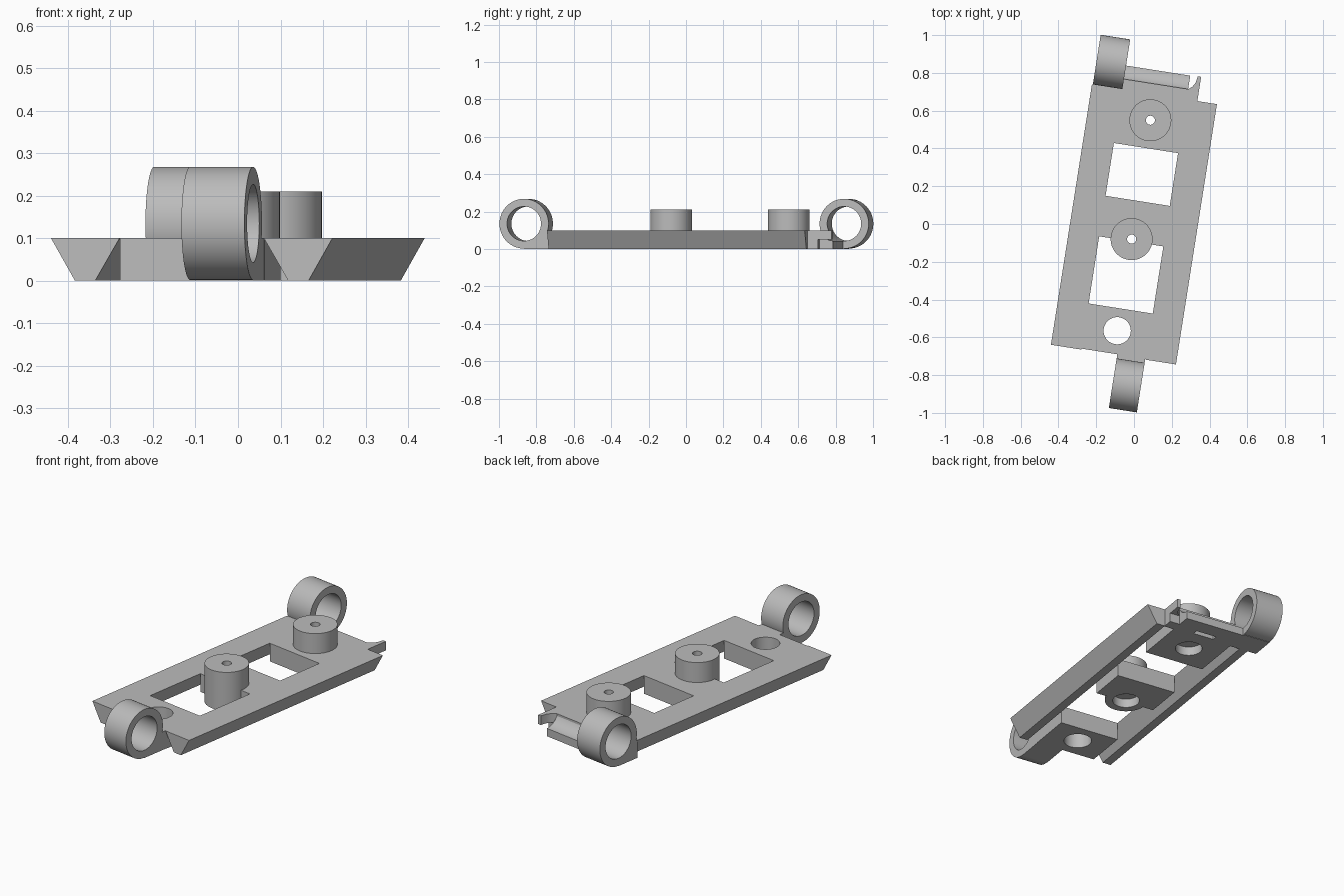
import bpy, bmesh, math
from mathutils import Matrix

if "Cube" in bpy.data.objects:
    bpy.data.objects.remove(bpy.data.objects["Cube"])

TILT = Matrix.Rotation(math.radians(-8.95), 4, 'Z')   # whole part is turned on the ground
H = 0.10                                              # plate thickness
gray = bpy.data.materials.new("gray")
gray.diffuse_color = (0.5, 0.5, 0.5, 1)
gray.use_nodes = True
gray.node_tree.nodes["Principled BSDF"].inputs["Base Color"].default_value = gray.diffuse_color


def add(name, bm):
    bmesh.ops.recalc_face_normals(bm, faces=bm.faces)
    me = bpy.data.meshes.new(name)
    bm.to_mesh(me)
    bm.free()
    me.materials.append(gray)
    ob = bpy.data.objects.new(name, me)
    bpy.context.collection.objects.link(ob)
    return ob


def prism(name, pts, vec):
    """Extrude a closed outline along a vector."""
    bm = bmesh.new()
    face = bm.faces.new([bm.verts.new(p) for p in pts])
    new = bmesh.ops.extrude_face_region(bm, geom=[face])["geom"]
    bmesh.ops.translate(bm, vec=vec, verts=[g for g in new if isinstance(g, bmesh.types.BMVert)])
    return add(name, bm)


def box(name, u0, u1, v0, v1, z0=0.0, z1=H):
    return prism(name, [(u0, v0, z0), (u1, v0, z0), (u1, v1, z0), (u0, v1, z0)], (0, 0, z1 - z0))


def post(name, u, v, r, z0, z1):
    pts = [(u + r * math.cos(a), v + r * math.sin(a), z0)
           for a in (i * math.tau / 64 for i in range(64))]
    return prism(name, pts, (0, 0, z1 - z0))


def barrel(name, u0, u1, v, z, r):
    pts = [(u0, v + r * math.cos(a), z + r * math.sin(a))
           for a in (i * math.tau / 64 for i in range(64))]
    return prism(name, pts, (u1 - u0, 0, 0))


def cut(ob, *cutters):
    for c in cutters:
        mod = ob.modifiers.new("cut", 'BOOLEAN')
        mod.operation, mod.solver, mod.object = 'DIFFERENCE', 'EXACT', c
        bpy.context.view_layer.objects.active = ob
        bpy.ops.object.modifier_apply(modifier=mod.name)
        bpy.data.objects.remove(c)


parts = []

# Side rails with a tapered section
for s, name in ((-1, "left_rail"), (1, "right_rail")):
    section = [(0.335, H), (0.278, 0), (0.23, 0), (0.172, H)]
    parts.append(prism(name, [(s * u, -0.70, z) for u, z in section], (0, 1.395, 0)))

# Cross blocks between the rails
front = box("front_block", -0.172, 0.172, -0.695, -0.453)
cut(front, post("c", 0, -0.572, 0.072, -0.1, 0.2))
middle = box("middle_block", -0.172, 0.172, -0.093, 0.124)
rear = box("rear_block", -0.172, 0.172, 0.407, 0.75)
cut(rear, box("c", -0.06, 0.06, 0.705, 0.735, -0.05, 0.04))

# Screw posts, bored together with the blocks below them
middle_post = post("middle_post", 0, -0.081, 0.111, 0, 0.21)
rear_post = post("rear_post", 0, 0.556, 0.111, 0.06, 0.21)
for obs, v in (((middle, middle_post), -0.081), ((rear, rear_post), 0.556)):
    for ob in obs:
        cut(ob, post("c", 0, v, 0.07, -0.05, 0.05), post("c", 0, v, 0.024, -0.1, 0.4))
parts += [front, middle, rear, middle_post, rear_post]

# Hinge rings and the pads joining them to the plate
ZC, R, BORE = 0.135, 0.133, 0.092
for name, u0, u1, v, v_in in (("front", 0.02, 0.17, -0.85, -0.68),
                              ("rear", -0.33, -0.172, 0.829, 0.69)):
    ring = barrel(name + "_ring", u0, u1, v, ZC, R)
    pad = box(name + "_ring_pad", u0, u1, min(v, v_in), max(v, v_in))
    for ob in (ring, pad):
        cut(ob, barrel("c", u0 - 0.1, u1 + 0.1, v, ZC, BORE))
        parts.append(ob)

# Rear edge: shoulder, scooped lip and small hook
parts.append(box("rear_shoulder", 0.172, 0.23, 0.69, 0.75))
lip = box("rear_lip", -0.172, 0.172, 0.74, 0.822)
cut(lip, barrel("c", -0.3, 0.3, 0.829, ZC, BORE))
parts.append(lip)
hook = [(0.172, 0.75), (0.23, 0.75), (0.23, 0.825), (0.212, 0.825),
        (0.206, 0.79), (0.192, 0.765)]
parts.append(prism("rear_hook", [(u, v, 0.05) for u, v in hook], (0, 0, 0.05)))

# Turn everything and smooth the round faces
for ob in parts:
    ob.data.transform(TILT)
    bpy.ops.object.select_all(action='DESELECT')
    ob.select_set(True)
    bpy.context.view_layer.objects.active = ob
    bpy.ops.object.shade_smooth_by_angle(angle=math.radians(30))
